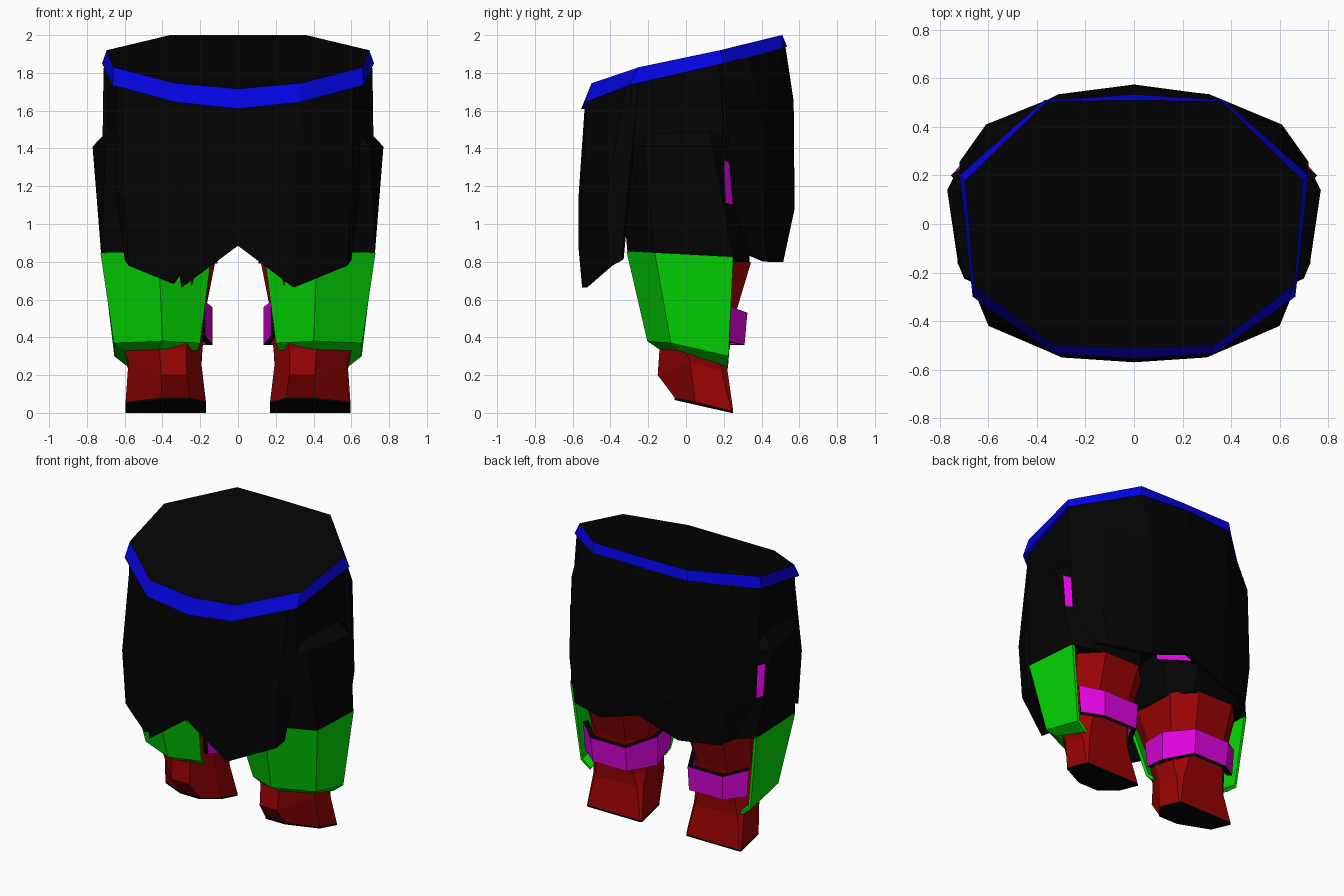
import bpy, bmesh


def material(name, rgb):
    m = bpy.data.materials.new(name)
    m.diffuse_color = (*rgb, 1)
    return m


BLACK = material("black", (0.001, 0.001, 0.001))
BLUE = material("blue", (0.001, 0.001, 0.75))
GREEN = material("green", (0.001, 0.7, 0.001))
RED = material("red", (0.32, 0.001, 0.001))
PURPLE = material("magenta", (0.75, 0.001, 0.75))


def sheet(name, rows, mat, loop=False, caps=False, thick=0, mirror=False, rim=None):
    """Skin rows of points (top to bottom, clockwise from above)."""
    bm = bmesh.new()
    vs = [[bm.verts.new(p) for p in row] for row in rows]
    n = len(vs[0])
    for a, b in zip(vs, vs[1:]):
        for i in range(n if loop else n - 1):
            j = (i + 1) % n
            bm.faces.new((a[i], a[j], b[j], b[i]))
    if caps:
        bm.faces.new(vs[0])
        bm.faces.new(vs[-1])
        bmesh.ops.recalc_face_normals(bm, faces=bm.faces)
    me = bpy.data.meshes.new(name)
    bm.to_mesh(me)
    bm.free()
    ob = bpy.data.objects.new(name, me)
    bpy.context.collection.objects.link(ob)
    me.materials.append(mat)
    if thick:
        s = ob.modifiers.new("thickness", 'SOLIDIFY')
        s.thickness = thick
        s.offset = -1
        if rim:
            me.materials.append(rim)
            s.material_offset_rim = 1
    if mirror:
        ob.modifiers.new("mirror", 'MIRROR').use_mirror_merge = False
    return ob


def flip(p):
    return (-p[0], p[1], p[2])


def full(half):
    return [half[0]] + [flip(p) for p in half[1:-1]] + [half[-1]] + half[-2:0:-1]


def scaled(ring, s, z=None):
    return [(x * s, y * s, h if z is None else z) for x, y, h in ring]


# Waist: slanted belt ring and the closed body under it
top = full([(0, -.51, 1.715), (.33, -.50, 1.745), (.66, -.25, 1.83),
            (.695, .18, 1.92), (.36, .505, 2.0), (0, .51, 2.0)])
low = full([(0, -.555, 1.61), (.33, -.535, 1.645), (.665, -.30, 1.735),
            (.72, .20, 1.85), (.37, .51, 1.93), (0, .535, 1.94)])
sheet("belt", [top, low, scaled(low, .95)], BLUE, loop=True)
sheet("hips", [top, scaled(low, .96), scaled(low, .96, 1.48), scaled(low, .85, 1.1)],
      BLACK, loop=True, caps=True)

# Front skirt panel, columns from the centre outward; the left side has a slit
front = [
    [(0, -.535, 1.64), (0, -.57, 1.13), (0, -.57, .885)],
    [(.33, -.52, 1.67), (.30, -.55, 1.13), (.30, -.55, .665)],
    [(.61, -.32, 1.72), (.60, -.42, 1.15), (.58, -.41, .78)],
    [(.65, -.25, 1.76), (.645, -.31, 1.15), (.60, -.34, .81)],
]
slit = [[(-.335, -.515, 1.67), (-.31, -.545, 1.13), (-.31, -.545, .74)],
        [(-.35, -.51, 1.675), (-.35, -.527, 1.13), (-.35, -.525, .685)]]
left = [[flip(p) for p in c] for c in front[1:]]
cols = front[::-1] + left[:1] + slit + left[1:]
sheet("front_skirt", list(zip(*cols)), BLACK, thick=.03)

# Back skirt panel
back = [
    [(0, .525, 1.95), (0, .57, 1.65), (0, .575, 1.08), (0, .53, .90)],
    [(.36, .505, 1.94), (.31, .535, 1.65), (.30, .535, 1.08), (.30, .515, .80)],
    [(.58, .32, 1.89), (.61, .39, 1.65), (.61, .41, 1.08), (.56, .43, .80)],
    [(.71, .19, 1.86), (.715, .21, 1.63), (.72, .255, 1.10), (.62, .35, .83)],
]
cols = [[flip(p) for p in c] for c in back[:0:-1]] + back
sheet("back_skirt", list(zip(*cols)), BLACK, thick=.03)

# Upper thighs
thigh_top = [(.77, .14, 1.41), (.70, -.225, 1.41), (.40, -.36, 1.41), (.05, -.25, 1.41),
             (.05, .20, 1.41), (.30, .36, 1.41), (.64, .27, 1.41)]
thigh_low = [(.715, .25, .825), (.725, -.165, .845), (.42, -.31, .85), (.13, -.24, .80),
             (.11, .18, .79), (.22, .335, .79), (.54, .335, .80)]
sheet("thigh", [[(x * .9, y * .9, 1.49) for x, y, z in thigh_top], thigh_top, thigh_low],
      BLACK, loop=True, caps=True, mirror=True)


# Lower legs (narrow toe, chamfered heel) and their tilted soles
def leg_ring(x0, x1, yb, yc, yf, zb, zc, zf, c):
    w = x1 - x0
    return [(x1, yb - c, zb), (x1, yc, zc), (x0 + .55 * w, yf, zf), (x0 + .2 * w, yf, zf),
            (x0, yc, zc), (x0, yb - c, zb), (x0 + c, yb, zb), (x1 - c, yb, zb)]


foot = leg_ring(.17, .595, .25, .05, -.06, .012, .06, .08, .01)
sheet("lower_leg", [
    leg_ring(.12, .65, .345, -.10, -.27, .80, .80, .80, .13),
    leg_ring(.17, .62, .27, -.05, -.18, .55, .56, .56, .11),
    leg_ring(.19, .60, .225, 0, -.14, .31, .33, .34, .06),
    leg_ring(.195, .58, .22, .02, -.15, .22, .27, .20, .03),
    foot], RED, loop=True, caps=True, mirror=True)
sheet("sole", [foot, [(x, y, z - .012) for x, y, z in foot]],
      BLACK, loop=True, caps=True, mirror=True)

# Thigh plates wrapping the outside and front
sheet("thigh_plate", [
    [(.718, .25, .825), (.728, -.165, .847), (.42, -.315, .855), (.145, -.24, .80)],
    [(.655, .225, .30), (.657, -.08, .37), (.40, -.205, .38), (.20, -.12, .37)],
    [(.585, .22, .245), (.60, -.04, .33), (.40, -.14, .335), (.215, -.08, .33)],
], GREEN, thick=.02, mirror=True)

# Straps around the back of each leg
sheet("lower_strap", [
    [(.175, -.10, .59), (.135, .12, .56), (.24, .325, .53), (.51, .325, .53), (.64, .22, .57)],
    [(.175, -.08, .41), (.135, .12, .36), (.24, .31, .36), (.50, .31, .36), (.625, .22, .38)],
], PURPLE, thick=.035, mirror=True, rim=BLACK)
sheet("upper_strap", [
    [(.06, .15, 1.25), (.20, .39, 1.15), (.54, .39, 1.15), (.705, .235, 1.32), (.755, .20, 1.34)],
    [(.06, .15, 1.05), (.20, .39, .98), (.54, .39, .98), (.705, .255, 1.10), (.745, .21, 1.11)],
], PURPLE, thick=.03, mirror=True, rim=BLACK)
